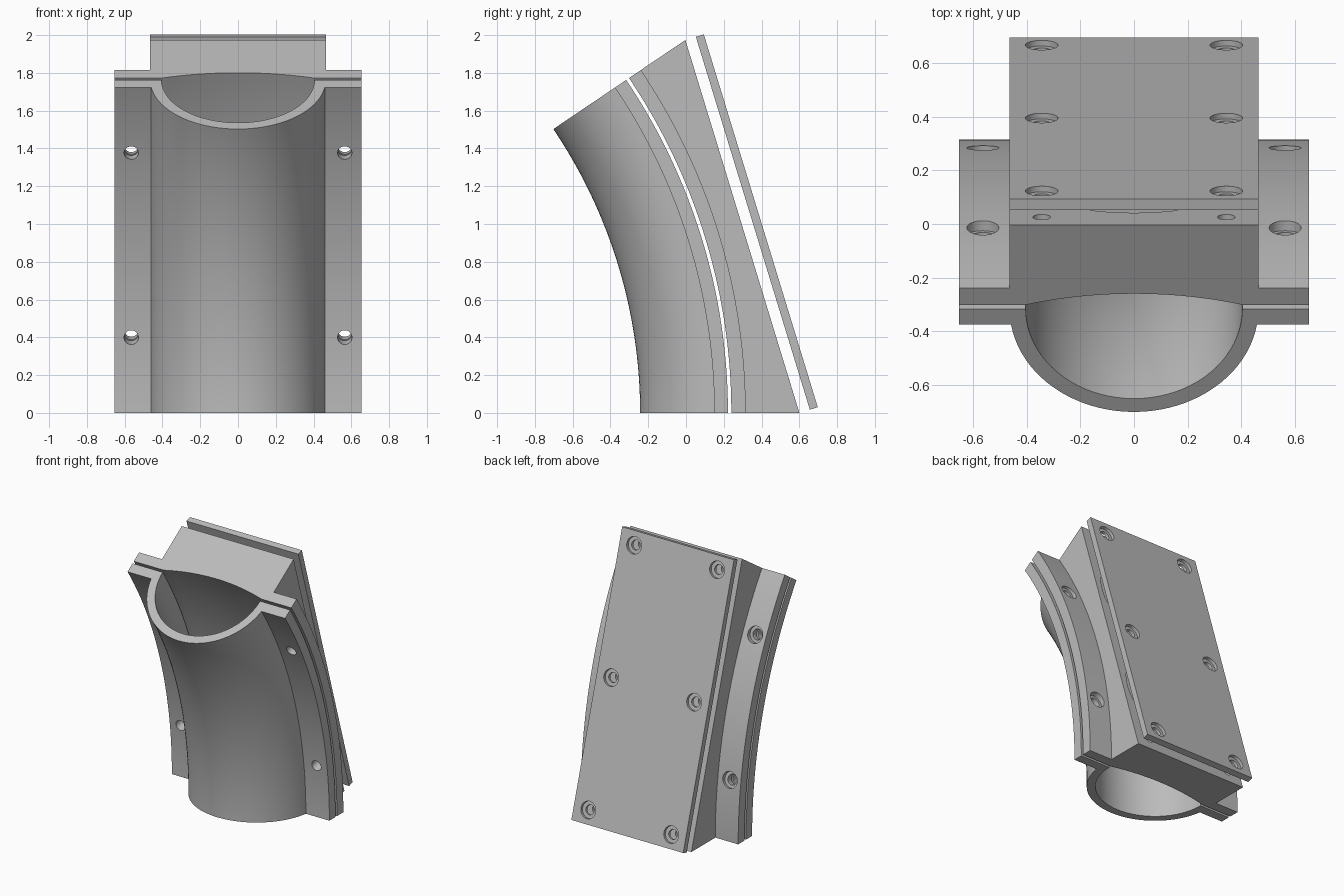
import bpy, bmesh
from math import sin, cos, asin, sqrt, radians, pi

cube = bpy.data.objects.get("Cube")
if cube:
    bpy.data.objects.remove(cube)

BEND = radians(34)       # total bend of the tube
TILT = BEND / 2          # lean of the flat back
AXIS_Y = -2.93           # bend axis, parallel to x at z = 0
SPLIT = 3.152            # bend radius of the parting face
BLOCK_FRONT, BLOCK_LIP = 3.17, 3.246
BACK = 3.376             # distance of the flat back from the bend axis
HALF, WING = 0.465, 0.655
STEPS = 48

grey = bpy.data.materials.new("grey")
grey.use_nodes = True
grey.diffuse_color = (0.5, 0.5, 0.5, 1)
grey.node_tree.nodes["Principled BSDF"].inputs["Base Color"].default_value = (0.5, 0.5, 0.5, 1)


def tilted(x, u, v):
    """Point in the leaning frame: u outward from the bend axis, v up the back."""
    return (x, AXIS_Y + u * cos(TILT) - v * sin(TILT), u * sin(TILT) + v * cos(TILT))


def loft(bm, rings, merge=False):
    """Skin a stack of closed rings and cap both ends."""
    rows = [[bm.verts.new(p) for p in ring] for ring in rings]
    for a, b in zip(rows, rows[1:]):
        for i in range(len(a)):
            j = (i + 1) % len(a)
            bm.faces.new((a[i], a[j], b[j], b[i]))
    bm.faces.new(rows[0])
    bm.faces.new(rows[-1])
    bmesh.ops.recalc_face_normals(bm, faces=bm.faces)
    if merge:
        bmesh.ops.dissolve_limit(bm, angle_limit=0.001, verts=bm.verts, edges=bm.edges)


def finish(name, bm):
    mesh = bpy.data.meshes.new(name)
    bm.to_mesh(mesh)
    bm.free()
    obj = bpy.data.objects.new(name, mesh)
    bpy.context.collection.objects.link(obj)
    mesh.materials.append(grey)
    return obj


def sweep(name, section):
    """Sweep a section of (x, radius) points around the bend axis."""
    bm = bmesh.new()
    angles = [BEND * i / STEPS for i in range(STEPS + 1)]
    loft(bm, [[(x, AXIS_Y + r * cos(a), r * sin(a)) for x, r in section(a)]
              for a in angles], merge=True)
    return finish(name, bm)


def arc(radius, centre, start, end, count=40):
    angles = [start + (end - start) * i / count for i in range(count + 1)]
    return [(radius * sin(t), centre - radius * cos(t)) for t in angles]


def drill(bm, x, v, steps, sides=32):
    """Stepped round cutter square to the flat back; steps are (radius, u)."""
    loft(bm, [[tilted(x + r * cos(2 * pi * i / sides), u, v + r * sin(2 * pi * i / sides))
               for i in range(sides)] for r, u in steps])


def cut(targets, bm):
    cutter = finish("hole_cutter", bm)
    cutter.hide_render = True
    for obj in targets:
        mod = obj.modifiers.new("holes", 'BOOLEAN')
        mod.operation, mod.solver, mod.object = 'DIFFERENCE', 'EXACT', cutter
        bpy.context.view_layer.objects.active = obj
        bpy.ops.object.modifier_apply(modifier=mod.name)
    bpy.data.objects.remove(cutter)


# Front half shell with side flanges
def shell_section(a):
    flange = 0.072
    turn = pi / 2 - asin(flange / HALF)
    outer = arc(HALF, SPLIT, -turn, turn)
    inner = arc(0.405, SPLIT, pi / 2, -pi / 2)
    return ([(-WING, SPLIT), (-WING, SPLIT - flange)] + outer
            + [(WING, SPLIT - flange), (WING, SPLIT)] + inner)


# Rear block: shallow channel in front, flanges, flat back
def block_section(a):
    back = BACK / cos(a - TILT)
    depth, half = 0.05, 0.405
    radius = (half ** 2 + depth ** 2) / (2 * depth)
    turn = asin(half / radius)
    centre = BLOCK_FRONT + depth - radius
    channel = [(x, 2 * centre - r) for x, r in arc(radius, centre, -turn, turn, 24)]
    return ([(-WING, BLOCK_FRONT)] + channel
            + [(WING, BLOCK_FRONT), (WING, BLOCK_LIP), (HALF, BLOCK_LIP), (HALF, back),
               (-HALF, back), (-HALF, BLOCK_LIP), (-WING, BLOCK_LIP)])


shell = sweep("front_shell", shell_section)
block = sweep("rear_block", block_section)

# Flat cover plate floating behind the block
PLATE_IN, PLATE_OUT, PLATE_HALF = 3.434, 3.478, 1.032
bm = bmesh.new()
loft(bm, [[tilted(x * HALF, u, v * PLATE_HALF)
           for x, v in ((-1, -1), (1, -1), (1, 1), (-1, 1))] for u in (PLATE_IN, PLATE_OUT)])
plate = finish("cover_plate", bm)

# Counterbored bolt holes through both flanges
bolt_v = 0.511
lip_u = sqrt(BLOCK_LIP ** 2 - bolt_v ** 2)
bm = bmesh.new()
for x in (-0.565, 0.565):
    for v in (-bolt_v, bolt_v):
        drill(bm, x, v, [(0.038, 2.9), (0.038, lip_u - 0.03), (0.06, lip_u - 0.03),
                         (0.06, lip_u + 0.06)])
cut([shell, block], bm)

# Screw holes in the plate and matching blind holes in the block
plate_bm, block_bm = bmesh.new(), bmesh.new()
for x in (-0.345, 0.345):
    for v in (-0.932, 0, 0.932):
        drill(plate_bm, x, v, [(0.035, PLATE_IN - 0.02), (0.035, PLATE_OUT - 0.022),
                               (0.061, PLATE_OUT - 0.022), (0.061, PLATE_OUT + 0.02)])
        drill(block_bm, x, v, [(0.033, BACK - 0.11), (0.033, BACK + 0.02)])

# Round pockets in the block behind the plate
for v in (-0.458, 0.458):
    drill(block_bm, 0, v, [(0.42, BACK - 0.08), (0.42, BACK + 0.02)], 64)
cut([plate], plate_bm)
cut([block], block_bm)

# Smooth the curved surfaces, keep the edges crisp
bpy.ops.object.select_all(action='DESELECT')
for obj in (shell, block, plate):
    obj.select_set(True)
bpy.context.view_layer.objects.active = shell
bpy.ops.object.shade_smooth_by_angle(angle=radians(30))
